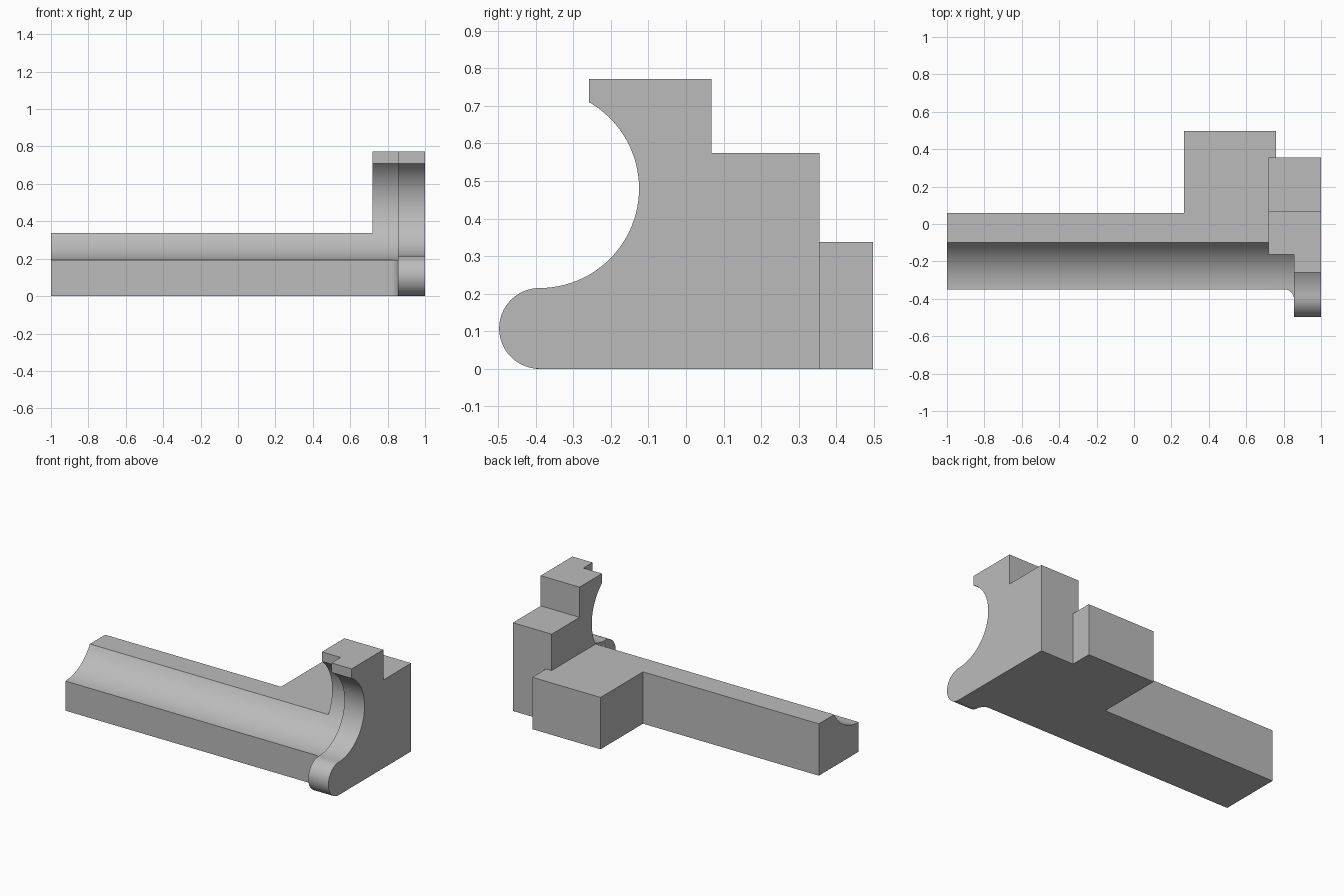
import bpy, bmesh
from math import sin, cos, asin, radians, degrees
from mathutils import Vector

if "Cube" in bpy.data.objects:
    bpy.data.objects.remove(bpy.data.objects["Cube"])

grey = bpy.data.materials.new("plain grey")
grey.use_nodes = True
grey.diffuse_color = (0.5, 0.5, 0.5, 1)
grey.node_tree.nodes["Principled BSDF"].inputs["Base Color"].default_value = (0.5, 0.5, 0.5, 1)


def arc(centre, radius, start, end, steps=40):
    """Points along a circular arc, angles in degrees."""
    angles = [radians(start + (end - start) * i / steps) for i in range(steps + 1)]
    return [(centre[0] + radius * cos(a), centre[1] + radius * sin(a)) for a in angles]


def prism(name, profile, low, high, axis):
    """Extrude a profile: (y, z) points along x, or (x, y) points along z."""
    if axis == "x":
        place, push = (lambda p: (low, p[0], p[1])), Vector((high - low, 0, 0))
    else:
        place, push = (lambda p: (p[0], p[1], low)), Vector((0, 0, high - low))
    bm = bmesh.new()
    face = bm.faces.new([bm.verts.new(place(p)) for p in profile])
    result = bmesh.ops.extrude_face_region(bm, geom=[face], use_keep_orig=True)
    moved = [v for v in result["geom"] if isinstance(v, bmesh.types.BMVert)]
    bmesh.ops.translate(bm, verts=moved, vec=push)
    bmesh.ops.recalc_face_normals(bm, faces=bm.faces[:])
    mesh = bpy.data.meshes.new(name)
    bm.to_mesh(mesh)
    bm.free()
    mesh.materials.append(grey)
    obj = bpy.data.objects.new(name, mesh)
    bpy.context.collection.objects.link(obj)
    bpy.ops.object.select_all(action="DESELECT")
    obj.select_set(True)
    bpy.context.view_layer.objects.active = obj
    bpy.ops.object.shade_smooth_by_angle(angle=radians(30))
    return obj


# Shared sizes
TOP, STEP, BAR_TOP = 0.772, 0.575, 0.338
BACK, FRONT = 0.355, -0.35
COLUMN_X, PLATE_X = 0.72, 0.855
groove, groove_r = (FRONT, 0.485), 0.292
upper_steps = [(BACK, 0), (BACK, STEP), (0.068, STEP), (0.068, TOP)]

# Long bar with a quarter-round groove along its front
rim = degrees(asin((BAR_TOP - groove[1]) / groove_r))
prism("grooved_bar", [(FRONT, 0), (0.06, 0), (0.06, BAR_TOP)]
      + arc(groove, groove_r, rim, -90), -1, COLUMN_X, "x")

# Stepped column whose hollow continues the groove
lip = asin((0.71 - groove[1]) / groove_r)
lip_y = groove[0] + groove_r * cos(lip)
prism("hollow_column", [(FRONT, 0)] + upper_steps + [(lip_y, TOP)]
      + arc(groove, groove_r, degrees(lip), -90), COLUMN_X, PLATE_X, "x")

# End plate with a tighter hollow and a rounded nose
hollow, hollow_r, nose_r = (-0.39, 0.48), 0.265, 0.1075
lip = asin((0.71 - hollow[1]) / hollow_r)
prism("end_plate", upper_steps + [(hollow[0] + hollow_r * cos(lip), TOP)]
      + arc(hollow, hollow_r, degrees(lip), -90)
      + arc((hollow[0], nose_r), nose_r, 90, 270)[1:], PLATE_X, 1, "x")

# Rear block wrapping the corner of the column
prism("rear_block", [(0.268, 0.06), (COLUMN_X, 0.06), (COLUMN_X, BACK),
                     (0.76, BACK), (0.76, 0.4975), (0.268, 0.4975)], 0, BAR_TOP, "z")

# Concave fillet between the bar and the nose
fillet_r = 0.05
prism("nose_fillet", [(PLATE_X, FRONT)]
      + arc((PLATE_X - fillet_r, FRONT - fillet_r), fillet_r, 90, 0, 12),
      0, groove[1] - groove_r, "z")
